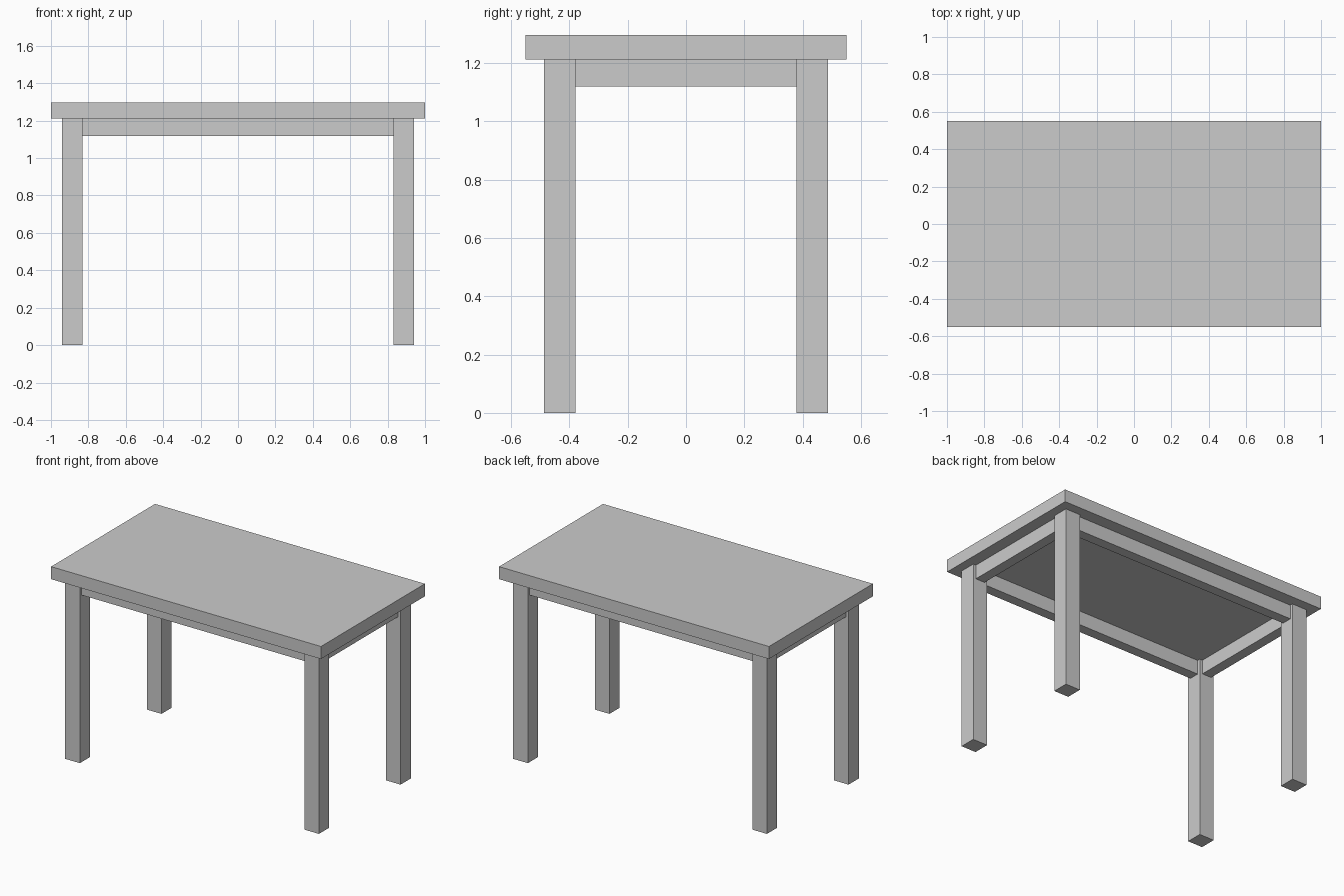
import bpy

if "Cube" in bpy.data.objects:
    bpy.data.objects.remove(bpy.data.objects["Cube"])

HX, HY, TOP, UNDER = 1.0, 0.55, 1.296, 1.212   # table top extents
LX, LY, LEG = 0.886, 0.432, 0.108              # leg centres and width
APRON_Z, APRON_T = 1.118, 0.068                # apron bottom and thickness


def box(name, x, y, z0, z1, sx, sy):
    bpy.ops.mesh.primitive_cube_add(size=1, location=(x, y, (z0 + z1) / 2))
    ob = bpy.context.object
    ob.name = name
    ob.scale = (sx, sy, z1 - z0)
    bpy.ops.object.transform_apply(location=False, rotation=False, scale=True)
    return ob


# Table top
box("table_top", 0, 0, UNDER, TOP, 2 * HX, 2 * HY)

# Four square legs
for y, depth in ((-LY, "front"), (LY, "back")):
    for x, side in ((-LX, "left"), (LX, "right")):
        box(f"{depth}_{side}_leg", x, y, 0, UNDER, LEG, LEG)

# Aprons running between the legs, centred on them
for y, name in ((-LY, "front_apron"), (LY, "back_apron")):
    box(name, 0, y, APRON_Z, UNDER, 2 * LX - LEG, APRON_T)
for x, name in ((-LX, "left_apron"), (LX, "right_apron")):
    box(name, x, 0, APRON_Z, UNDER, APRON_T, 2 * LY - LEG)
